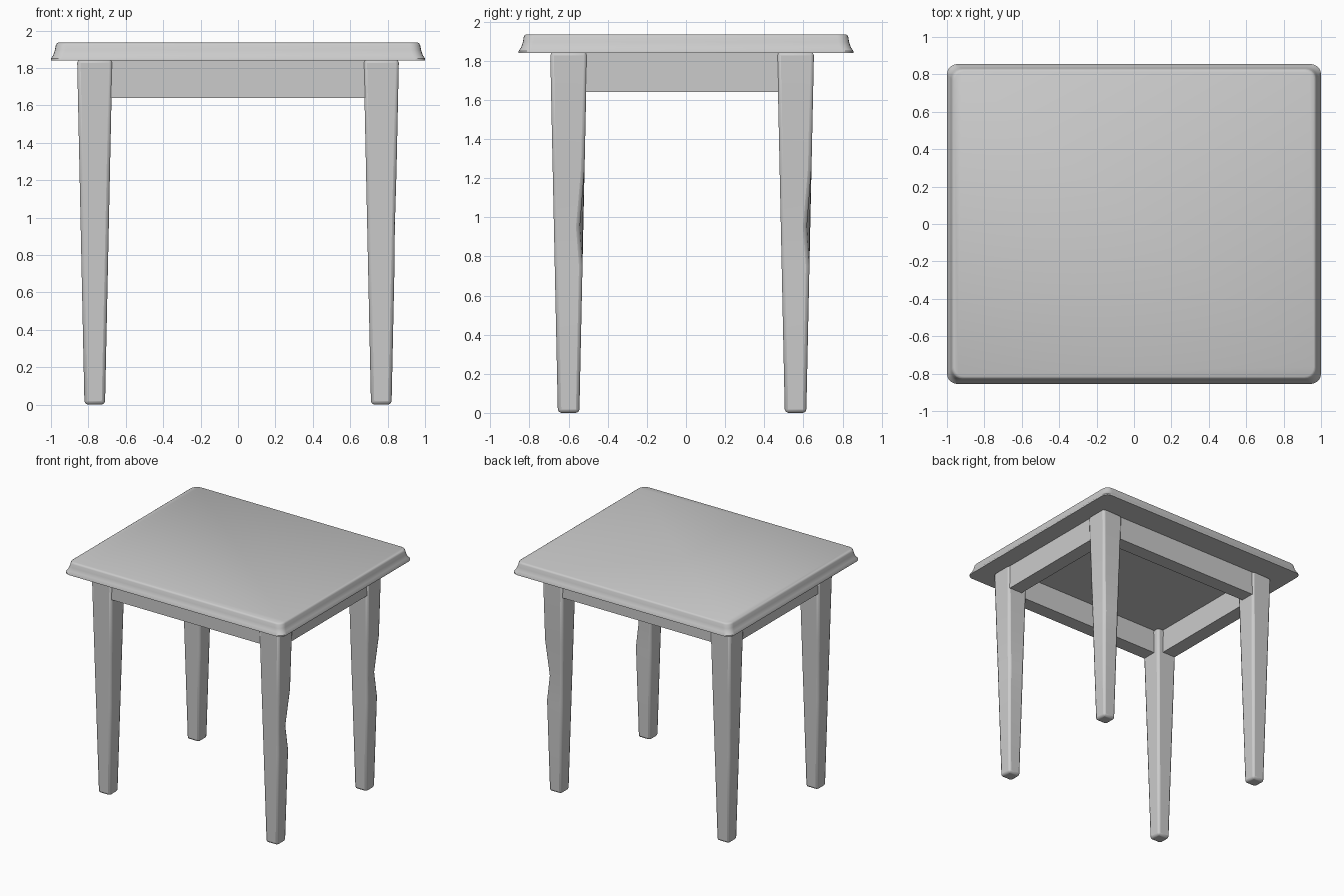
import bpy, bmesh, math

if "Cube" in bpy.data.objects:
    bpy.data.objects.remove(bpy.data.objects["Cube"])


def finish(name, bm, bevel=0.0, segments=2):
    bmesh.ops.recalc_face_normals(bm, faces=bm.faces)
    mesh = bpy.data.meshes.new(name)
    bm.to_mesh(mesh)
    bm.free()
    obj = bpy.data.objects.new(name, mesh)
    bpy.context.collection.objects.link(obj)
    if bevel:
        mod = obj.modifiers.new("soft_edges", 'BEVEL')
        mod.width, mod.segments = bevel, segments
        mod.limit_method, mod.angle_limit = 'ANGLE', math.radians(50)
    bpy.ops.object.select_all(action='DESELECT')
    obj.select_set(True)
    bpy.context.view_layer.objects.active = obj
    bpy.ops.object.shade_smooth_by_angle(angle=math.radians(35))
    return obj


def loft(name, rings, **kw):
    """Skin a stack of equal-length rings and cap both ends."""
    bm = bmesh.new()
    rows = [[bm.verts.new(p) for p in ring] for ring in rings]
    n = len(rows[0])
    for a, b in zip(rows, rows[1:]):
        for i in range(n):
            j = (i + 1) % n
            bm.faces.new((a[i], a[j], b[j], b[i]))
    bm.faces.new(rows[0][::-1])
    bm.faces.new(rows[-1])
    return finish(name, bm, **kw)


def rounded_rect(hx, hy, r, z, steps=5):
    pts = []
    for k, (sx, sy) in enumerate(((1, 1), (-1, 1), (-1, -1), (1, -1))):
        for s in range(steps + 1):
            a = math.pi / 2 * (k + s / steps)
            pts.append((sx * (hx - r) + r * math.cos(a),
                        sy * (hy - r) + r * math.sin(a), z))
    return pts


# Table top with a moulded, slightly concave edge
profile = [(0, 1.84), (0, 1.85), (0.012, 1.868), (0.021, 1.895),
           (0.026, 1.922), (0.030, 1.930), (0.038, 1.935)]
loft("table_top", [rounded_rect(1 - d, 0.855 - d, 0.055, z) for d, z in profile])


# Tapered legs; the right pair have a shallow dent on one edge
LEG_X, FRONT_Y, BACK_Y = 0.766, -0.60, 0.56


def leg(name, cx, cy, dent):
    rings = []
    for z in (0, 0.75, 0.95, 1.25, 1.845):
        h = 0.055 + 0.039 * z / 1.84
        d = dent if z == 0.95 else 0
        rings.append([(cx - h, cy - h, z), (cx + h, cy - h, z),
                      (cx + h - d, cy + h - d, z), (cx - h, cy + h, z)])
    loft(name, rings, bevel=0.018)


for side, sx in (("left", -1), ("right", 1)):
    for end, y in (("front", FRONT_Y), ("back", BACK_Y)):
        leg(f"{end}_{side}_leg", sx * LEG_X, y, 0.02 if sx > 0 else 0)


# Aprons joining the legs, set just behind the outer leg faces
def apron(name, x0, x1, y0, y1):
    loft(name, [[(x0, y0, z), (x1, y0, z), (x1, y1, z), (x0, y1, z)]
                for z in (1.64, 1.845)])


T = 0.12
apron("front_apron", -0.70, 0.70, FRONT_Y - 0.08, FRONT_Y - 0.08 + T)
apron("back_apron", -0.70, 0.70, BACK_Y + 0.08 - T, BACK_Y + 0.08)
for side, sx in (("left", -1), ("right", 1)):
    xs = sorted((sx * (LEG_X + 0.08), sx * (LEG_X + 0.08 - T)))
    apron(f"{side}_apron", xs[0], xs[1], FRONT_Y + 0.06, BACK_Y - 0.06)
